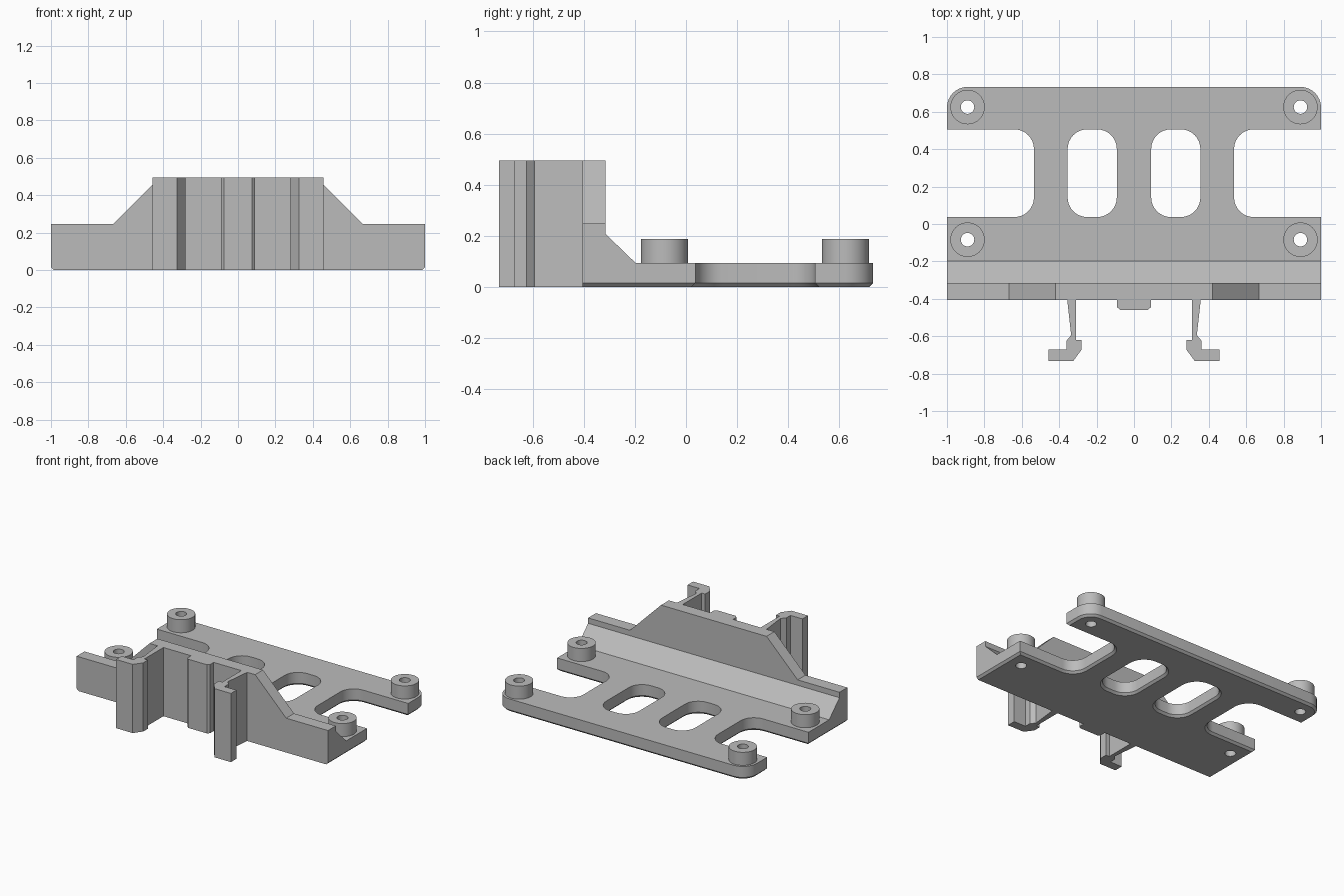
import bpy, bmesh
from math import sin, cos, radians

cube = bpy.data.objects.get("Cube")
if cube:
    bpy.data.objects.remove(cube, do_unlink=True)

# One plain grey plastic
grey = bpy.data.materials.new("grey plastic")
grey.use_nodes = True
COLOUR = (0.5, 0.5, 0.5, 1)
grey.diffuse_color = COLOUR
grey.node_tree.nodes["Principled BSDF"].inputs["Base Color"].default_value = COLOUR

# Main dimensions
FRONT, WALL_BACK = -0.405, -0.316
SLOT_Y0, SLOT_Y1 = 0.037, 0.506
PLATE_TOP, BOSS_TOP, WALL_TOP = 0.094, 0.188, 0.494
CHAMFER, ROUND = 0.015, 0.105
BOSS_R, HOLE_R = 0.092, 0.036
SCREWS = [(sx * 0.89, y) for sx in (-1, 1) for y in (-0.084, 0.625)]


def arc(cx, cy, r, start, end, steps=8):
    angles = [radians(start + (end - start) * i / steps) for i in range(steps + 1)]
    return [(cx + r * cos(a), cy + r * sin(a)) for a in angles]


def circle(cx, cy, r):
    return arc(cx, cy, r, 0, 360, 40)[:-1]


def mirrored(points):
    return [(-x, y) for x, y in reversed(points)]


def loft(name, layers, place=lambda u, v, w: (u, v, w)):
    """Stack layers of (outlines, height); inner outlines become holes."""
    bm = bmesh.new()
    rings = [[[bm.verts.new(place(u, v, w)) for u, v in loop] for loop in loops]
             for loops, w in layers]
    for lower, upper in zip(rings, rings[1:]):
        for a, b in zip(lower, upper):
            for i in range(len(a)):
                j = (i + 1) % len(a)
                bm.faces.new((a[i], a[j], b[j], b[i]))
    for cap in (rings[0], rings[-1]):
        edges = [bm.edges.get((loop[i - 1], loop[i])) for loop in cap for i in range(len(loop))]
        bmesh.ops.triangle_fill(bm, edges=edges, use_beauty=True)
    bmesh.ops.recalc_face_normals(bm, faces=bm.faces)
    mesh = bpy.data.meshes.new(name)
    bm.to_mesh(mesh)
    bm.free()
    mesh.materials.append(grey)
    obj = bpy.data.objects.new(name, mesh)
    bpy.context.collection.objects.link(obj)
    bpy.ops.object.select_all(action='DESELECT')
    obj.select_set(True)
    bpy.context.view_layer.objects.active = obj
    bpy.ops.object.shade_smooth_by_angle(angle=radians(30))
    return obj


def plate_outlines(d):
    """Plate outline, slots and screw holes, with the material pulled in by d."""
    notch_x = 0.535 + ROUND
    low, high = SLOT_Y0 + ROUND, SLOT_Y1 - ROUND
    half = [(1 - d, FRONT), (1 - d, SLOT_Y0 - d)]
    half += arc(notch_x, low, ROUND + d, 270, 180)
    half += arc(notch_x, high, ROUND + d, 180, 90)
    half += [(1 - d, SLOT_Y1 + d)]
    half += arc(0.89, 0.623, 0.11 - d, 0, 90)
    slot = []
    for cx, cy, start in ((0.355 - ROUND, high, 0), (0.092 + ROUND, high, 90),
                          (0.092 + ROUND, low, 180), (0.355 - ROUND, low, 270)):
        slot += arc(cx, cy, ROUND + d, start, start + 90)
    holes = [circle(x, y, HOLE_R) for x, y in SCREWS]
    return [half + mirrored(half), slot, mirrored(slot)] + holes


# Base plate with chamfered underside
loft("base_plate", [(plate_outlines(CHAMFER), 0), (plate_outlines(0), CHAMFER),
                    (plate_outlines(0), PLATE_TOP)])

# Screw bosses
for n, (x, y) in enumerate(SCREWS, 1):
    rings = [circle(x, y, BOSS_R), circle(x, y, HOLE_R)]
    loft(f"screw_boss_{n}", [(rings, PLATE_TOP), (rings, BOSS_TOP)])

# Front wall with raised middle
side = [(1, PLATE_TOP), (1, 0.247), (0.667, 0.247), (0.42, WALL_TOP)]
wall = [side + mirrored(side)]
loft("front_wall", [(wall, FRONT), (wall, WALL_BACK)], lambda u, v, w: (u, w, v))

# Sloped fillet behind the wall
wedge = [[(WALL_BACK, PLATE_TOP), (WALL_BACK, 0.208), (-0.198, PLATE_TOP)]]
loft("wall_brace", [(wedge, -1), (wedge, 1)], lambda u, v, w: (w, u, v))

# Snap clips with hooked ends
clip = [(0.31, FRONT), (0.31, -0.62), (0.282, -0.62), (0.282, -0.674), (0.325, -0.733),
        (0.457, -0.733), (0.457, -0.67), (0.362, -0.67), (0.362, -0.625),
        (0.336, -0.594), (0.357, FRONT)]
for name, outline in (("left_clip", clip), ("right_clip", mirrored(clip))):
    loft(name, [([outline], 0), ([outline], WALL_TOP)])

# Centre stop between the clips
stop = [(0.09, FRONT), (0.09, -0.445), (0.074, -0.46)]
stop = [stop + mirrored(stop)]
loft("centre_stop", [(stop, 0), (stop, WALL_TOP)])
